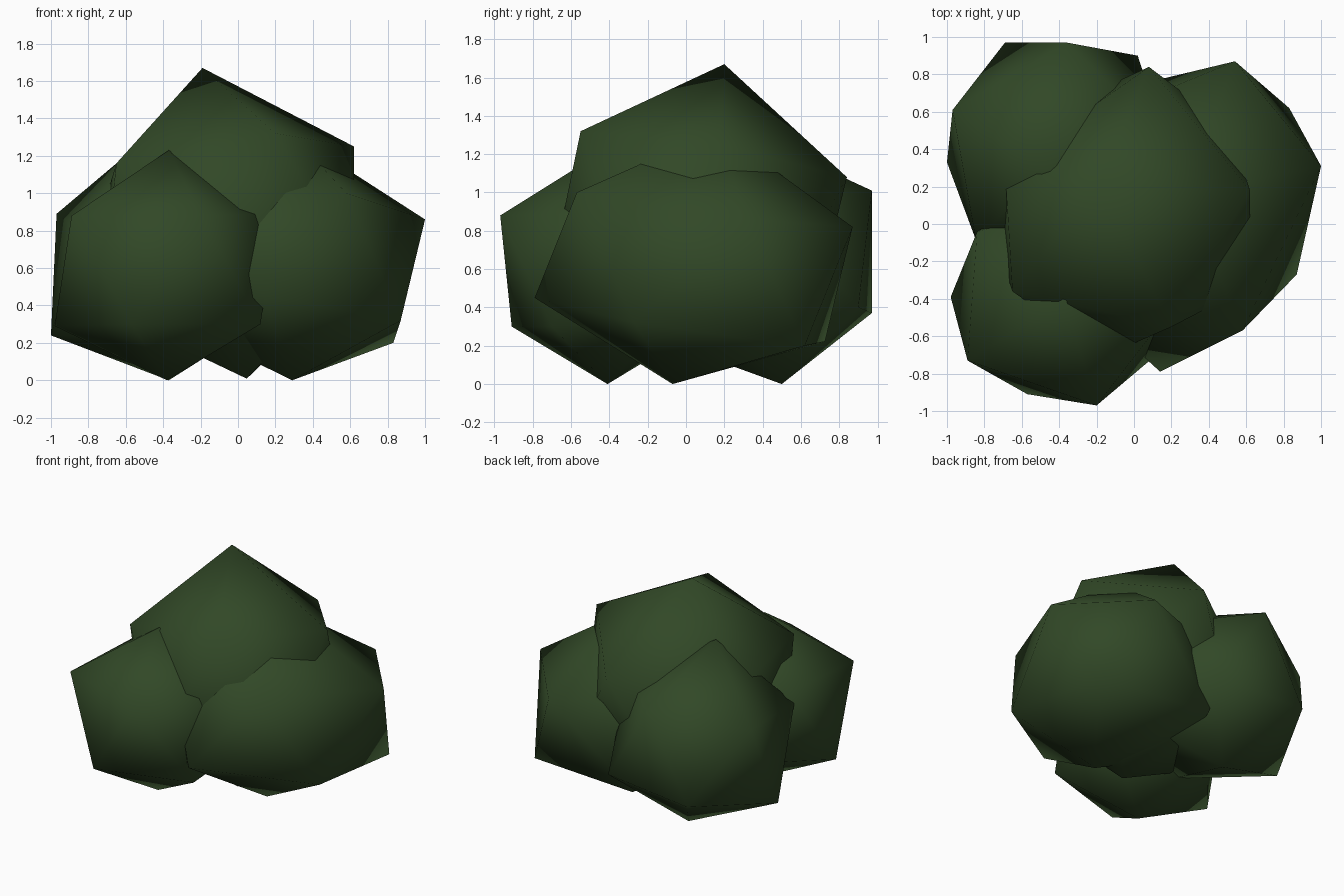
import bpy
from math import radians
from mathutils import Matrix, Vector

if "Cube" in bpy.data.objects:
    bpy.data.objects.remove(bpy.data.objects["Cube"])

# Single leaf colour
leaf = bpy.data.materials.new("dark_leaf_green")
leaf.use_nodes = True
colour = (0.031, 0.065, 0.02, 1.0)
leaf.diffuse_color = colour
shader = leaf.node_tree.nodes["Principled BSDF"]
shader.inputs["Base Color"].default_value = colour
shader.inputs["Roughness"].default_value = 0.9


def leaf_clump(name, centre, radii, tilt_x, tilt_y, yaw, corners):
    """A leaning, smooth-shaded icosahedron with some corners pulled to given points."""
    bpy.ops.mesh.primitive_ico_sphere_add(subdivisions=1, radius=1)
    clump = bpy.context.object
    clump.name = name
    shape = (Matrix.Translation(centre)
             @ Matrix.Rotation(radians(tilt_y), 4, "Y")
             @ Matrix.Rotation(radians(tilt_x), 4, "X")
             @ Matrix.Rotation(radians(yaw), 4, "Z")
             @ Matrix.Diagonal(Vector(radii)).to_4x4())
    clump.data.transform(shape)
    # Pull the nearest corner to each point for an irregular outline
    for point in map(Vector, corners):
        nearest = min(clump.data.vertices, key=lambda v: (v.co - point).length)
        nearest.co = point
    clump.data.materials.append(leaf)
    bpy.ops.object.shade_smooth()
    return clump


# Tall middle clump
leaf_clump("middle_clump", (-0.07, 0.065, 0.84), (0.82, 0.82, 0.85), -9, -8, 8,
           corners=[(-0.19, 0.2, 1.67), (0.62, 0.18, 1.25), (0.08, 0.84, 1.08),
                    (-0.69, 0.3, 1.03), (-0.65, -0.36, 1.16), (0.2, -0.55, 1.32)])

# Three lower clumps around it
leaf_clump("front_clump", (-0.38, -0.41, 0.615), (0.66, 0.655, 0.615), 0, 0, -3,
           corners=[(-0.37, -0.41, 1.23), (-0.89, -0.73, 0.88), (-0.2, -0.97, 0.88),
                    (-0.98, -0.39, 0.29), (-0.57, -0.91, 0.3), (0.12, -0.7, 0.3)])

leaf_clump("side_clump", (0.27, 0.06, 0.63), (0.82, 0.9, 0.64), -10, 0, 8,
           corners=[(0.27, 0.17, 1.33), (1, 0.31, 0.86), (0.54, 0.87, 0.82),
                    (0.58, -0.57, 1), (0.87, -0.27, 0.32), (0.83, 0.62, 0.2),
                    (0.14, -0.79, 0.45), (0.29, -0.07, 0)])

leaf_clump("back_clump", (-0.42, 0.4, 0.62), (0.68, 0.68, 0.63), 10, -3, 11,
           corners=[(-0.46, 0.3, 1.32), (-0.97, 0.61, 0.89), (-0.36, 0.97, 1.01),
                    (-1, 0.33, 0.24), (-0.69, 0.97, 0.37), (0.02, 0.9, 0.4),
                    (-0.37, 0.5, 0)])
